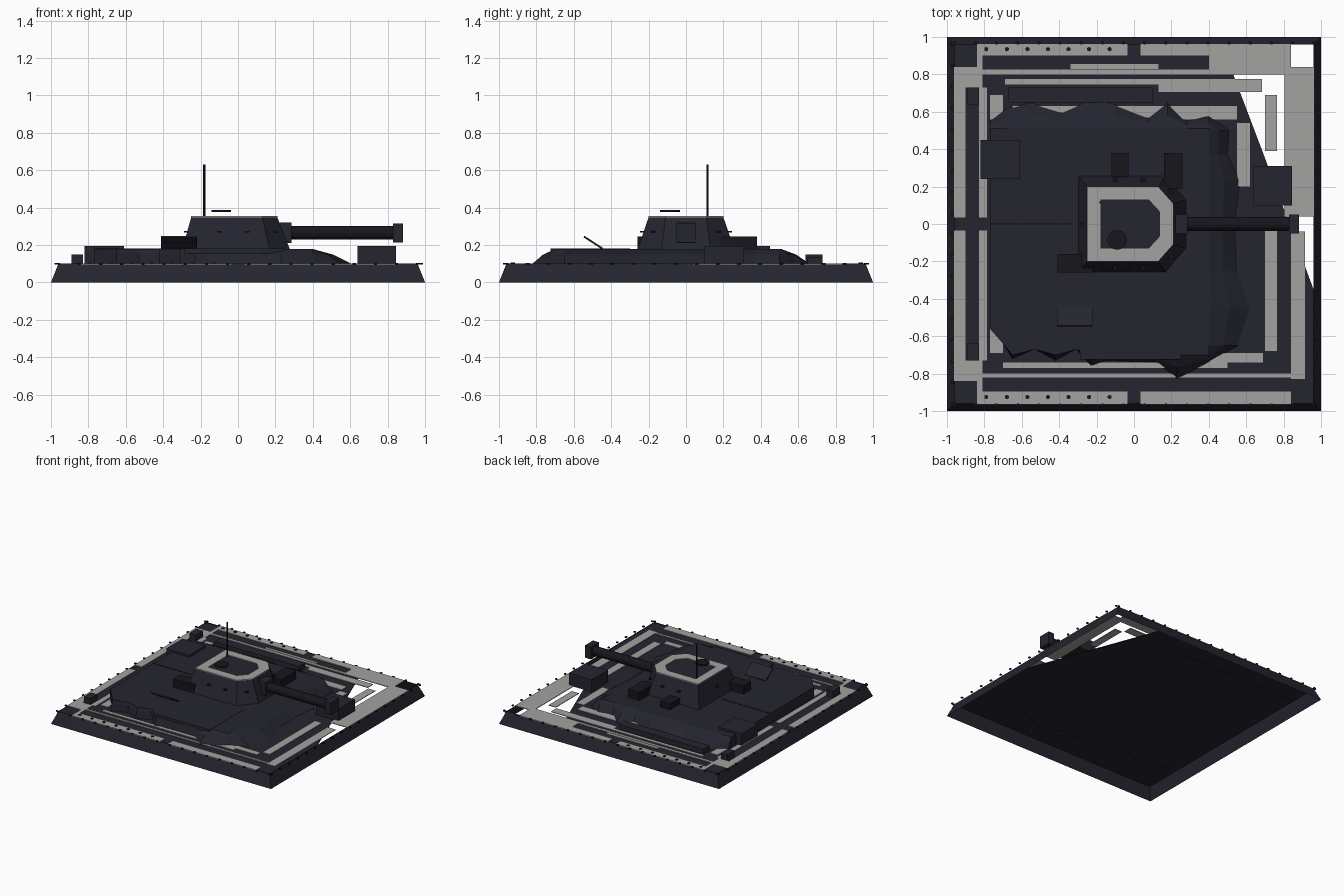
import bpy, bmesh, math
from mathutils import Matrix, Vector

cube = bpy.data.objects.get("Cube")
if cube:
    bpy.data.objects.remove(cube, do_unlink=True)


def material(name, rgb):
    m = bpy.data.materials.new(name)
    m.use_nodes = True
    m.diffuse_color = (*rgb, 1)
    bsdf = m.node_tree.nodes["Principled BSDF"]
    bsdf.inputs["Base Color"].default_value = (*rgb, 1)
    bsdf.inputs["Roughness"].default_value = 0.8
    return m


NAVY = material("dark navy", (0.018, 0.018, 0.029))
GREY = material("mid grey", (0.36, 0.36, 0.355))
BLACK = material("gunmetal black", (0.008, 0.008, 0.012))


def finish(name, bm, mat):
    mesh = bpy.data.meshes.new(name)
    bm.to_mesh(mesh)
    bm.free()
    mesh.materials.append(mat)
    obj = bpy.data.objects.new(name, mesh)
    bpy.context.collection.objects.link(obj)
    return obj


def add_box(bm, x0, x1, y0, y1, z0, z1):
    centre = Matrix.Translation(((x0 + x1) / 2, (y0 + y1) / 2, (z0 + z1) / 2))
    size = Matrix.Diagonal((x1 - x0, y1 - y0, z1 - z0, 1))
    bmesh.ops.create_cube(bm, size=1, matrix=centre @ size)


def box(name, x0, x1, y0, y1, z0, z1, mat=NAVY):
    bm = bmesh.new()
    add_box(bm, x0, x1, y0, y1, z0, z1)
    return finish(name, bm, mat)


def add_rod(bm, start, end, radius, sides=8):
    a, b = Vector(start), Vector(end)
    turn = (b - a).to_track_quat("Z", "Y").to_matrix().to_4x4()
    bmesh.ops.create_cone(bm, cap_ends=True, segments=sides, radius1=radius, radius2=radius,
                          depth=(b - a).length, matrix=Matrix.Translation((a + b) / 2) @ turn)


def rod(name, start, end, radius, sides=8, mat=BLACK):
    bm = bmesh.new()
    add_rod(bm, start, end, radius, sides)
    return finish(name, bm, mat)


def loft(name, rings, mat, cap=True):
    """Join equal-length rings of points; optionally close the top."""
    bm = bmesh.new()
    loops = [[bm.verts.new(p) for p in ring] for ring in rings]
    n = len(loops[0])
    for low, high in zip(loops, loops[1:]):
        for i in range(n):
            j = (i + 1) % n
            bm.faces.new((low[i], low[j], high[j], high[i]))
    if cap:
        bm.faces.new(loops[-1])
    bmesh.ops.remove_doubles(bm, verts=bm.verts, dist=0.0005)
    return finish(name, bm, mat)


def level(points, z):
    return [(x, y, z) for x, y in points]


def square(r):
    return [(-r, -r), (r, -r), (r, r), (-r, r)]


# Hollow sloping base wall and the deck with its broken corner
loft("base_wall", [level(square(1), 0), level(square(0.96), 0.1)], NAVY, cap=False)
deck = [(-0.96, -0.96), (0.96, -0.96), (0.96, -0.35), (0.69, 0.38), (0.47, 0.96), (-0.96, 0.96)]
loft("base_deck", [level(deck, 0.088), level(deck, 0.094)], NAVY)

# Grey trim strips lying on the deck: x0, x1, y0, y1
strips = [
    (-.84, -.035, .9, .965), (.035, .42, .9, .965), (.4, .84, .81, .965), (-.84, .81, .8, .825),
    (.84, .915, -.83, -.04), (.805, .965, .04, .84), (-.81, .91, -.82, -.8),
    (-.34, .13, .83, .855), (-.69, .2, .745, .775), (.13, .685, .705, .775),
    (-.65, .55, .56, .63), (.55, .62, .2, .54), (.7, .765, .39, .69),
    (.7, .765, -.68, 0), (-.7, .5, -.77, -.74), (.35, .69, -.74, -.69),
    (-.84, -.035, -.965, -.895), (.035, .84, -.965, -.895),
]
bm = bmesh.new()
for s in strips:
    add_box(bm, *s, 0.095, 0.1)
for x0, x1, y0, y1 in [(-.965, -.9, .035, .84), (-.9, -.84, .73, .84), (-.84, -.81, .73, .9),
                       (-.83, -.785, .035, .73), (-.77, -.7, .56, .69)]:
    add_box(bm, x0, x1, y0, y1, 0.095, 0.1)
    add_box(bm, x0, x1, -y1, -y0, 0.095, 0.1)
finish("deck_trim", bm, GREY)

# Rivets along the rim and on the trim
bm = bmesh.new()
for i in range(18):
    t = -0.96 + i * 0.113
    for x, y in ((t, -0.968), (t, 0.968), (-0.972, t), (0.98, t)):
        add_rod(bm, (x, y, 0.096), (x, y, 0.103), 0.01, 6)
for i in range(7):
    for y in (-0.925, 0.935):
        x = -0.79 + i * 0.11
        add_rod(bm, (x, y, 0.098), (x, y, 0.105), 0.012, 6)
finish("rim_rivets", bm, BLACK)

# Low hull with a ragged skirt that slopes up to a flat roof
outline = [
    (-.77, -.56), (-.7, -.64), (-.65, -.72), (-.53, -.67), (-.42, -.73), (-.31, -.67),
    (-.23, -.76), (-.15, -.73), (.12, -.74), (.23, -.83), (.4, -.74), (.56, -.65), (.62, -.45),
    (.55, -.25), (.54, 0), (.57, .23), (.5, .37), (.51, .5), (.4, .58), (.28, .55),
    (.18, .65), (.08, .57), (-.1, .64), (-.22, .67), (-.38, .6), (-.55, .65), (-.68, .62), (-.77, .55),
]


def inset(x, y):
    return min(x, 0.4), max(-0.7, min(y, 0.51))


roof = [inset(*p) for p in outline]
middle = [((a + c) / 2, (b + d) / 2) for (a, b), (c, d) in zip(outline, roof)]
loft("hull", [level(outline, 0.092), level(middle, 0.148), level(roof, 0.178)], NAVY)
box("roof_plate", -0.29, 0.25, -0.725, -0.3, 0.155, 0.18)
box("roof_seam", -0.77, -0.33, -0.006, 0.006, 0.176, 0.18, BLACK)

# Stowage boxes and loose blocks
box("rear_crate", -0.82, -0.61, 0.24, 0.45, 0.1, 0.195)
box("front_crate", 0.64, 0.845, 0.1, 0.31, 0.095, 0.195)
box("turret_side_box", -0.41, -0.22, -0.26, -0.16, 0.17, 0.245, BLACK)
box("stowage_box_large", 0.16, 0.26, 0.19, 0.38, 0.17, 0.245, BLACK)
box("stowage_box_small", -0.12, -0.03, 0.25, 0.38, 0.17, 0.225, BLACK)
for side, y0, y1 in (("left", 0.64, 0.73), ("right", -0.73, -0.64)):
    box("corner_block_" + side, -0.89, -0.83, y0, y1, 0.09, 0.15)
box("edge_block", -0.67, 0.1, 0.65, 0.73, 0.09, 0.135)

# Raised hatch flap
flap = box("roof_flap", -0.095, 0.095, -0.06, 0.06, -0.005, 0.005)
flap.location = (-0.318, -0.495, 0.212)
flap.rotation_euler.x = math.radians(-33)

# Turret: tapered walls, dark roof, grey roof border
base = [(-.3, -.26), (.17, -.26), (.28, -.13), (.28, .13), (.17, .26), (-.3, .26)]
top = [(-.25, -.2), (.13, -.2), (.21, -.11), (.21, .11), (.13, .2), (-.25, .2)]
inner = [(-.18, -.13), (.08, -.13), (.14, -.065), (.14, .065), (.08, .13), (-.18, .13)]
loft("turret", [level(base, 0.17), level(top, 0.348)], NAVY)
loft("turret_roof_border", [level(top, 0.348), level(top, 0.355), level(inner, 0.355),
                            level(inner, 0.348)], GREY, cap=False)
rod("hatch_disc", (-0.09, -0.085, 0.375), (-0.09, -0.085, 0.388), 0.053, 12)
rod("antenna", (-0.18, 0.115, 0.34), (-0.18, 0.115, 0.63), 0.006, 8)

# Vision slits on the turret walls
bm = bmesh.new()
for x, y in ((-0.278, 0), (-0.1, -0.235), (0.05, -0.235), (-0.1, 0.235),
             (0.05, 0.235), (0.2, -0.175), (0.2, 0.175)):
    add_box(bm, x - 0.012, x + 0.012, y - 0.012, y + 0.012, 0.266, 0.274)
finish("vision_slits", bm, BLACK)

# Gun
box("gun_mantlet", 0.2, 0.285, -0.05, 0.05, 0.21, 0.32)
rod("gun_barrel", (0.24, 0, 0.265), (0.85, 0, 0.265), 0.037, 12)
box("muzzle_brake", 0.828, 0.882, -0.052, 0.052, 0.214, 0.315)
